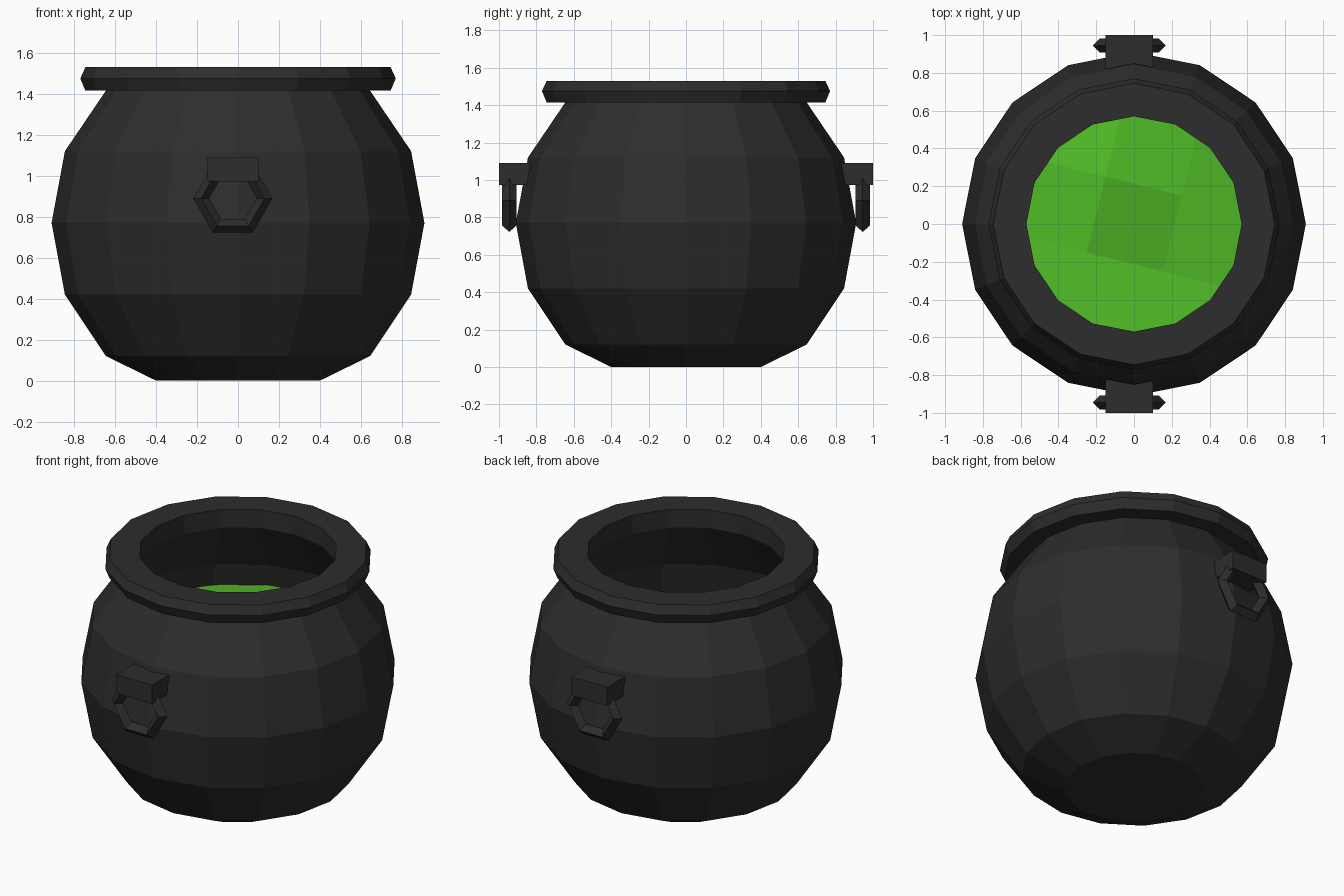
import bpy, bmesh, math
from mathutils import Matrix

if "Cube" in bpy.data.objects:
    bpy.data.objects.remove(bpy.data.objects["Cube"])


def material(name, rgb):
    m = bpy.data.materials.new(name)
    m.diffuse_color = (*rgb, 1)
    m.use_nodes = True
    m.node_tree.nodes["Principled BSDF"].inputs["Base Color"].default_value = m.diffuse_color
    return m


IRON = material("black iron", (0.026, 0.026, 0.026))
BREW = material("green brew", (0.085, 0.52, 0.02))


def finish(bm, name, mat):
    bmesh.ops.recalc_face_normals(bm, faces=bm.faces)
    me = bpy.data.meshes.new(name)
    bm.to_mesh(me)
    bm.free()
    me.materials.append(mat)
    ob = bpy.data.objects.new(name, me)
    bpy.context.collection.objects.link(ob)
    return ob


def ring_skin(bm, rings, closed=False):
    """Join equal rings of verts with quads."""
    n = len(rings[0])
    pairs = list(zip(rings, rings[1:])) + ([(rings[-1], rings[0])] if closed else [])
    for a, b in pairs:
        for i in range(n):
            j = (i + 1) % n
            bm.faces.new((a[i], a[j], b[j], b[i]))


# Pot: one turned profile, outside up, over the rim, then down the inside
PROFILE = [(0.40, 0), (0.645, 0.12), (0.845, 0.42), (0.91, 0.77), (0.845, 1.12),
           (0.645, 1.415), (0.745, 1.415), (0.77, 1.475), (0.745, 1.53), (0.57, 1.53),
           (0.57, 1.415), (0.77, 1.09), (0.835, 0.77), (0.77, 0.45), (0.58, 0.18), (0.36, 0.08)]
SIDES = 16
bm = bmesh.new()
rings = [[bm.verts.new((r * math.cos(2 * math.pi * i / SIDES),
                        r * math.sin(2 * math.pi * i / SIDES), z))
          for i in range(SIDES)] for r, z in PROFILE]
ring_skin(bm, rings)
bm.faces.new(rings[0])
bm.faces.new(rings[-1])
finish(bm, "cauldron_pot", IRON)

# Brew: rippled 3 x 3 grid, turned a little, reaching the inner wall
HEIGHTS = [[0, 0, 0, -0.08],
           [0, 0.0, -0.08, -0.12],
           [0, 0.06, -0.02, -0.12],
           [0, 0, 0, -0.08]]
bm = bmesh.new()
grid = []
for j in range(4):
    row = []
    for i in range(4):
        corner = i in (0, 3) and j in (0, 3)
        far = 0.58 if corner else 0.79
        pos = (-far, -0.207, 0.207, far)
        row.append(bm.verts.new((pos[i], pos[j], 0.95 + HEIGHTS[j][i])))
    grid.append(row)
for j in range(3):
    for i in range(3):
        bm.faces.new((grid[j][i], grid[j][i + 1], grid[j + 1][i + 1], grid[j + 1][i]))
bm.transform(Matrix.Rotation(math.radians(-14), 4, 'Z'))
finish(bm, "brew_surface", BREW)

# Handles: a lug block and a six-sided hanging ring, front and back
CX = -0.025
for side, label in ((-1, "front"), (1, "back")):
    bm = bmesh.new()
    bmesh.ops.create_cube(bm, size=1, matrix=Matrix.Translation((CX, side * 0.9, 1.031))
                          @ Matrix.Diagonal((0.25, 0.2, 0.118, 1)))
    finish(bm, label + "_handle_lug", IRON)

    bm = bmesh.new()
    rings = []
    for i in range(6):
        a = math.pi * i / 3
        ring = []
        for k in range(4):
            b = math.pi * k / 2
            r = 0.155 + 0.039 * math.cos(b)
            ring.append(bm.verts.new((CX + r * math.cos(a),
                                      side * 0.945 + 0.038 * math.sin(b),
                                      0.89 + r * math.sin(a))))
        rings.append(ring)
    ring_skin(bm, rings, closed=True)
    finish(bm, label + "_handle_ring", IRON)
